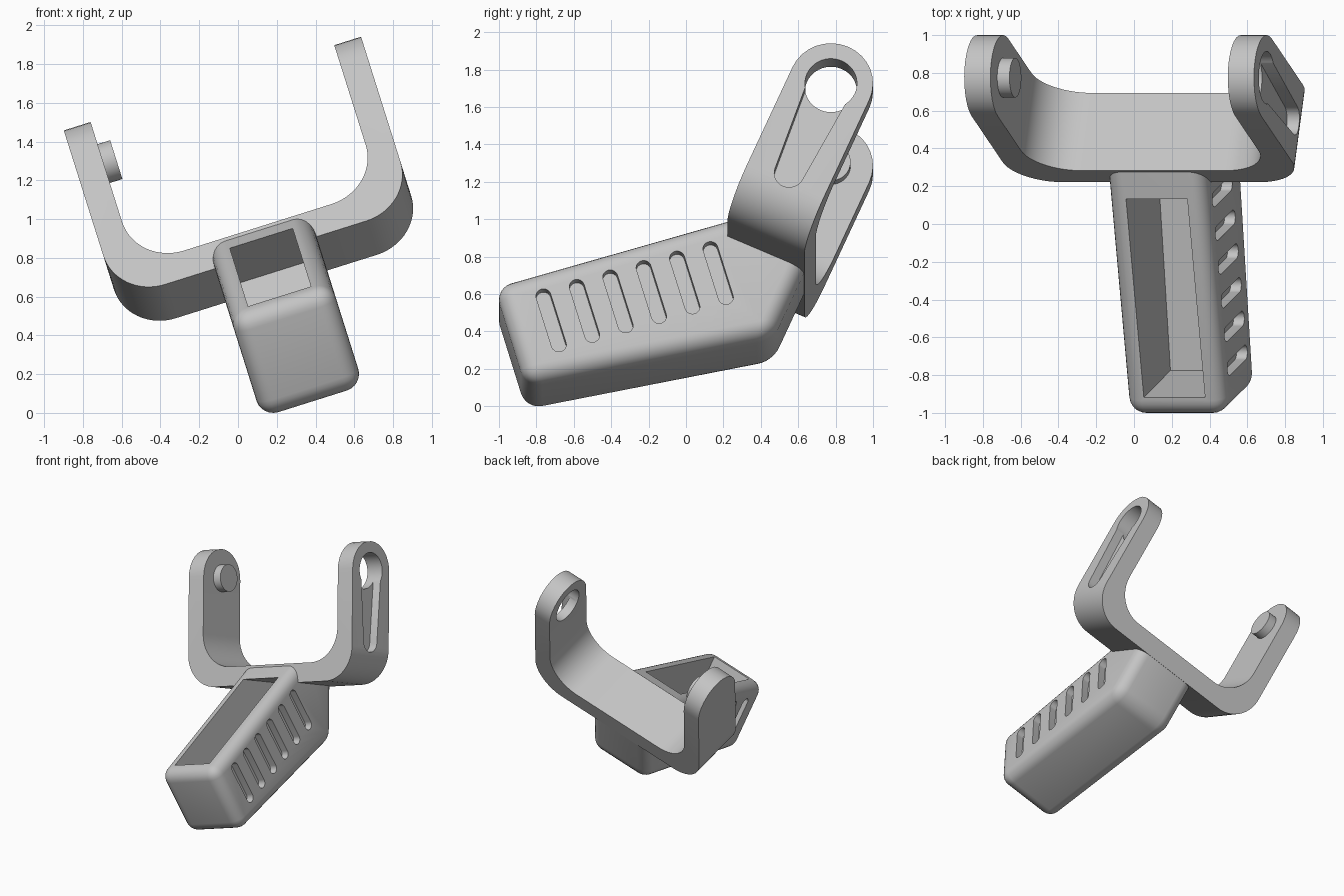
import bpy, bmesh
from math import radians, sin, cos, pi, asin, atan2, hypot
from mathutils import Matrix

cube = bpy.data.objects.get("Cube")
if cube:
    bpy.data.objects.remove(cube, do_unlink=True)

grey = bpy.data.materials.new("plain_grey")
grey.use_nodes = True
GREY = (0.55, 0.55, 0.55, 1)
grey.diffuse_color = GREY
grey.node_tree.nodes["Principled BSDF"].inputs["Base Color"].default_value = GREY

# Frames: the whole bracket is rolled sideways, the yoke is also pitched back
BODY = Matrix.Rotation(radians(-17.5), 4, 'Y') @ Matrix.Translation((0.385, 0, 0))
YOKE = BODY @ Matrix.Translation((0, 0.775, 1.435)) @ Matrix.Rotation(radians(-24), 4, 'X')


def arc(centre, r, start, end, steps=16):
    return [(centre[0] + r * cos(start + (end - start) * i / steps),
             centre[1] + r * sin(start + (end - start) * i / steps)) for i in range(steps + 1)]


def capsule(p, rp, q, rq):
    """Outline around two circles joined by tangents."""
    dx, dy = q[0] - p[0], q[1] - p[1]
    ang, tilt = atan2(dy, dx), asin((rq - rp) / hypot(dx, dy))
    side = pi / 2 + tilt
    return arc(q, rq, ang - side, ang + side) + arc(p, rp, ang + side, ang + 2 * pi - side)


def prism(name, outline, lo, hi, frame, along='X', round_edges=0, sharp_sides=()):
    """Extrude an outline along X or Y, optionally rounding all but some sides."""
    bm = bmesh.new()

    def ring(w):
        return [bm.verts.new((w, u, v) if along == 'X' else (u, w, v)) for u, v in outline]
    a, b = ring(lo), ring(hi)
    n = len(a)
    bm.faces.new(a)
    bm.faces.new(b[::-1])
    sides = [bm.faces.new((a[i], b[i], b[(i + 1) % n], a[(i + 1) % n])) for i in range(n)]
    bmesh.ops.recalc_face_normals(bm, faces=bm.faces)
    if round_edges:
        skip = {e for i in sharp_sides for e in sides[i].edges}
        bmesh.ops.bevel(bm, geom=[e for e in bm.edges if e not in skip], offset=round_edges,
                        segments=6, profile=0.5, affect='EDGES', clamp_overlap=True)
    bm.transform(frame)
    mesh = bpy.data.meshes.new(name)
    bm.to_mesh(mesh)
    bm.free()
    mesh.materials.append(grey)
    obj = bpy.data.objects.new(name, mesh)
    bpy.context.collection.objects.link(obj)
    return obj


def boolean(target, cutter, operation='DIFFERENCE', keep=False):
    mod = target.modifiers.new("cut", 'BOOLEAN')
    mod.operation, mod.solver, mod.object = operation, 'EXACT', cutter
    bpy.context.view_layer.objects.active = target
    bpy.ops.object.modifier_apply(modifier=mod.name)
    if not keep:
        bpy.data.objects.remove(cutter, do_unlink=True)


# U-shaped yoke: filleted profile, trimmed to rounded arm ends
OUT, IN, BASE, FLOOR, FILLET, TOP = 0.804, 0.659, -0.855, -0.705, 0.26, 0.3


def u_half(x, z):
    return [(x, TOP)] + arc((x - FILLET, z + FILLET), FILLET, 0, -pi / 2)


def u_line(x, z):
    half = u_half(x, z)
    return half + [(-u, v) for u, v in reversed(half)]


yoke = prism("yoke", u_line(OUT, BASE) + u_line(IN, FLOOR)[::-1], -0.3, 0.3, YOKE, 'Y')
boolean(yoke, prism("trim", capsule((0, -2), 0.225, (0, 0), 0.225), -1, 1, YOKE), 'INTERSECT')

# Pivot hole and tapered lead-in groove in one arm
boolean(yoke, prism("hole", arc((0, 0), 0.139, 0, 2 * pi, 48)[:-1], 0.5, 1, YOKE))
boolean(yoke, prism("groove", capsule((0, -0.549), 0.08, (0, 0), 0.122), OUT - 0.07, 1, YOKE))

# Pivot pin on the other arm
pin = prism("pivot_pin", arc((0, 0), 0.105, 0, 2 * pi, 40)[:-1], -0.7, -0.591, YOKE)

# Rounded tapering housing, its back end buried in the yoke
housing = prism("housing", [(-1.022, 0.478), (-0.857, -0.075), (0.466, 0.194),
                            (0.684, 0.686), (0.29, 0.87)],
                -0.275, 0.275, BODY, round_edges=0.09, sharp_sides=(3,))

# Open cavity, reaching slightly into the yoke
cavity = prism("cavity", [(-0.95, 0.609), (-0.775, 0.04), (0.391, 0.278),
                          (0.551, 0.637), (-0.03, 0.896)], -0.17, 0.17, BODY)
boolean(housing, cavity, keep=True)
boolean(yoke, cavity)

# Row of grip slots on both sides
for i in range(6):
    y, z = -0.762 + 0.1786 * i, 0.41 + 0.053 * i
    slot = capsule((y + 0.082, z - 0.272), 0.04, (y, z), 0.04)
    for lo, hi in ((0.215, 0.35), (-0.35, -0.215)):
        boolean(housing, prism("slot", slot, lo, hi, BODY))

# Smooth rounds, crisp edges
bpy.ops.object.select_all(action='DESELECT')
for obj in (yoke, pin, housing):
    obj.select_set(True)
bpy.context.view_layer.objects.active = housing
bpy.ops.object.shade_smooth_by_angle(angle=radians(30))
